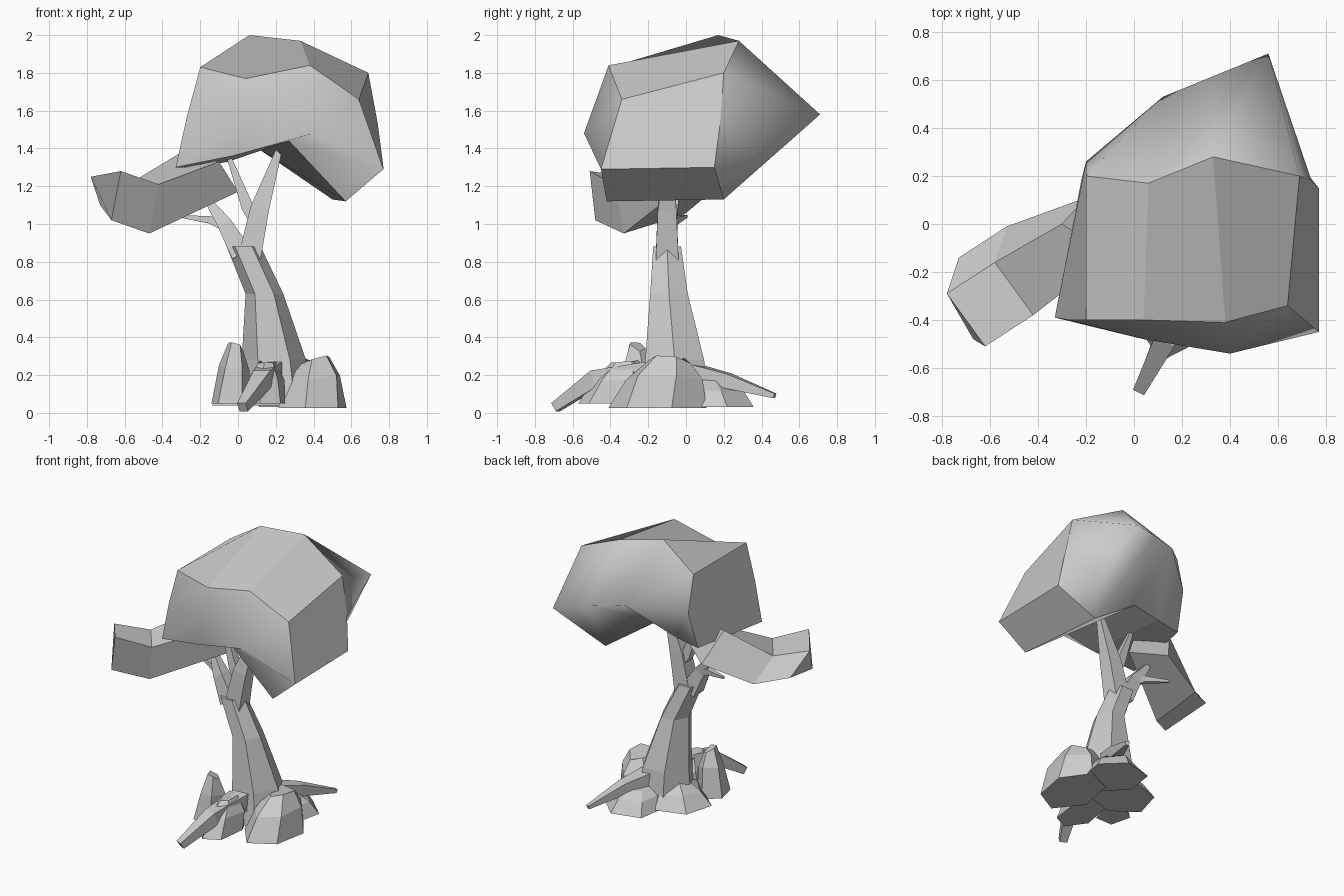
import bpy, bmesh, math, random
from mathutils import Vector

if "Cube" in bpy.data.objects:
    bpy.data.objects.remove(bpy.data.objects["Cube"])


def finish(name, bm):
    bmesh.ops.recalc_face_normals(bm, faces=bm.faces)
    mesh = bpy.data.meshes.new(name)
    bm.to_mesh(mesh)
    bm.free()
    ob = bpy.data.objects.new(name, mesh)
    bpy.context.collection.objects.link(ob)
    return ob


def loft(rings, cap_end=True, smooth_strips=()):
    """Skin equal-sized rings of points, returning the bmesh and its verts."""
    bm = bmesh.new()
    vs = [[bm.verts.new(p) for p in r] for r in rings]
    n = len(vs[0])
    for a, b in zip(vs, vs[1:]):
        for i in range(n):
            j = (i + 1) % n
            f = bm.faces.new((a[i], a[j], b[j], b[i]))
            f.smooth = i in smooth_strips
    bm.faces.new(vs[0])
    if cap_end:
        bm.faces.new(vs[-1])
    return bm, vs


def limb(name, path, sides=4):
    """Tapered faceted tube; path items are (x, y, z, radius)."""
    pts = [Vector(p[:3]) for p in path]
    rings = []
    for k, p in enumerate(path):
        d = (pts[min(k + 1, len(pts) - 1)] - pts[max(k - 1, 0)]).normalized()
        ref = Vector((0, 1, 0)) if abs(d.y) < 0.7 else Vector((0, 0, 1))
        u = d.cross(ref).normalized()
        w = d.cross(u)
        ang = [math.tau * (i + 0.5) / sides for i in range(sides)]
        rings.append([pts[k] + p[3] * (math.cos(a) * u + math.sin(a) * w) for a in ang])
    finish(name, loft(rings)[0])


def rock(name, c, r, z0, z1, lean=(0, 0), sides=6, seed=1):
    """Low-poly boulder: three jittered rings, flat base, small top."""
    rnd = random.Random(seed)
    rings = []
    for s, t in ((1.0, 0), (0.8, 0.6), (0.4, 0.97)):
        ring = []
        for i in range(sides):
            a = math.tau * i / sides + 0.3
            k = s * rnd.uniform(0.92, 1.1)
            z = z0 + (z1 - z0) * t * (rnd.uniform(0.85, 1.03) if t else 1)
            ring.append((c[0] + r[0] * k * math.cos(a) + lean[0] * t,
                         c[1] + r[1] * k * math.sin(a) + lean[1] * t, z))
        rings.append(ring)
    finish(name, loft(rings)[0])


# Main canopy: ring order = bottom back, bottom front, front bulge,
# top front, top back, back bulge; front and back strips are smooth
bm, vs = loft([
    [(-.22, .18, 1.30), (-.33, -.39, 1.30), (-.27, -.40, 1.57),
     (-.20, -.40, 1.83), (-.20, .20, 1.83), (-.20, .26, 1.57)],
    [(-.05, .18, 1.33), (-.03, -.44, 1.36), (.04, -.48, 1.56),
     (.04, -.40, 1.77), (.06, .17, 2.0), (.12, .53, 1.65)],
    [(.12, .15, 1.39), (.27, -.46, 1.44), (.40, -.54, 1.48),
     (.38, -.41, 1.84), (.33, .28, 1.97), (.34, .62, 1.62)],
    [(.50, .20, 1.13), (.57, -.42, 1.12), (.77, -.45, 1.29),
     (.64, -.34, 1.66), (.69, .20, 1.80), (.56, .71, 1.58)],
], cap_end=False, smooth_strips=(1, 2, 4, 5))
# Right end: flat side panel and underside, dented smooth back corner
bb, bf, fm, tf, tb, pk = vs[-1]
e, m, d = [bm.verts.new(p) for p in ((.77, .15, 1.30), (.74, .18, 1.53), (.60, .36, 1.36))]
for f in ((fm, tf, tb, m, e), (bb, bf, fm, e)):
    bm.faces.new(f)
for f in ((tb, pk, m), (m, pk, d), (m, d, e), (e, d, bb), (d, pk, bb)):
    bm.faces.new(f).smooth = True
finish("main_canopy", bm)

# Lower side canopy: ring order = back top, front top, front bottom, back bottom
bm, _ = loft([
    [(-.78, -.29, 1.25), (-.62, -.51, 1.28), (-.67, -.48, 1.02), (-.73, -.14, 1.10)],
    [(-.58, -.16, 1.21), (-.42, -.38, 1.21), (-.47, -.33, .95), (-.53, -.01, 1.05)],
    [(-.30, .00, 1.38), (-.10, -.13, 1.33), (.00, -.05, 1.17), (-.20, .11, 1.15)],
])
finish("side_canopy", bm)

# Trunk: horizontal rings (x, y, z, half width, half depth)
trunk = []
for x, y, z, a, b in ((.20, -.06, .05, .20, .21), (.19, -.06, .28, .17, .18),
                      (.14, -.09, .63, .10, .115), (.03, -.10, .88, .09, .085)):
    trunk.append([(x + a * math.cos(math.tau * i / 6), y + b * math.sin(math.tau * i / 6), z)
                  for i in range(6)])
finish("trunk", loft(trunk)[0])

# Branches
limb("right_branch", [(.06, -.10, .82, .085), (.115, -.10, 1.08, .07), (.22, -.09, 1.40, .022)])
limb("middle_branch", [(.11, -.10, 1.00, .055), (.05, -.10, 1.09, .045), (-.05, -.09, 1.36, .016)])
limb("left_branch", [(.02, -.10, .84, .08), (-.07, -.09, 1.00, .055), (-.17, -.05, 1.14, .02)])
limb("left_twig", [(-.05, -.09, .98, .04), (-.14, -.06, 1.02, .028), (-.30, .0, 1.04, .01)])

# Roots
limb("front_root", [(.19, -.12, .22, .09), (.13, -.48, .18, .065), (.025, -.69, .03, .036)])
limb("back_root", [(.24, .02, .20, .09), (.34, .22, .17, .055), (.45, .47, .09, .018)])

# Rocks around the base
rock("right_rock", (.40, -.15), (.19, .26), .025, .31, (.01, .07), 6, seed=3)
rock("left_rock", (-.04, -.25), (.10, .12), .05, .385, (.03, -.01), 5, seed=5)
rock("front_rock", (.14, -.37), (.12, .22), .05, .28, (.01, .06), 6, seed=8)
rock("back_rock", (.30, .16), (.20, .20), .03, .18, (-.02, -.03), 6, seed=11)
rock("low_rock", (.08, -.03), (.21, .20), .04, .20, (.03, -.02), 6, seed=14)
